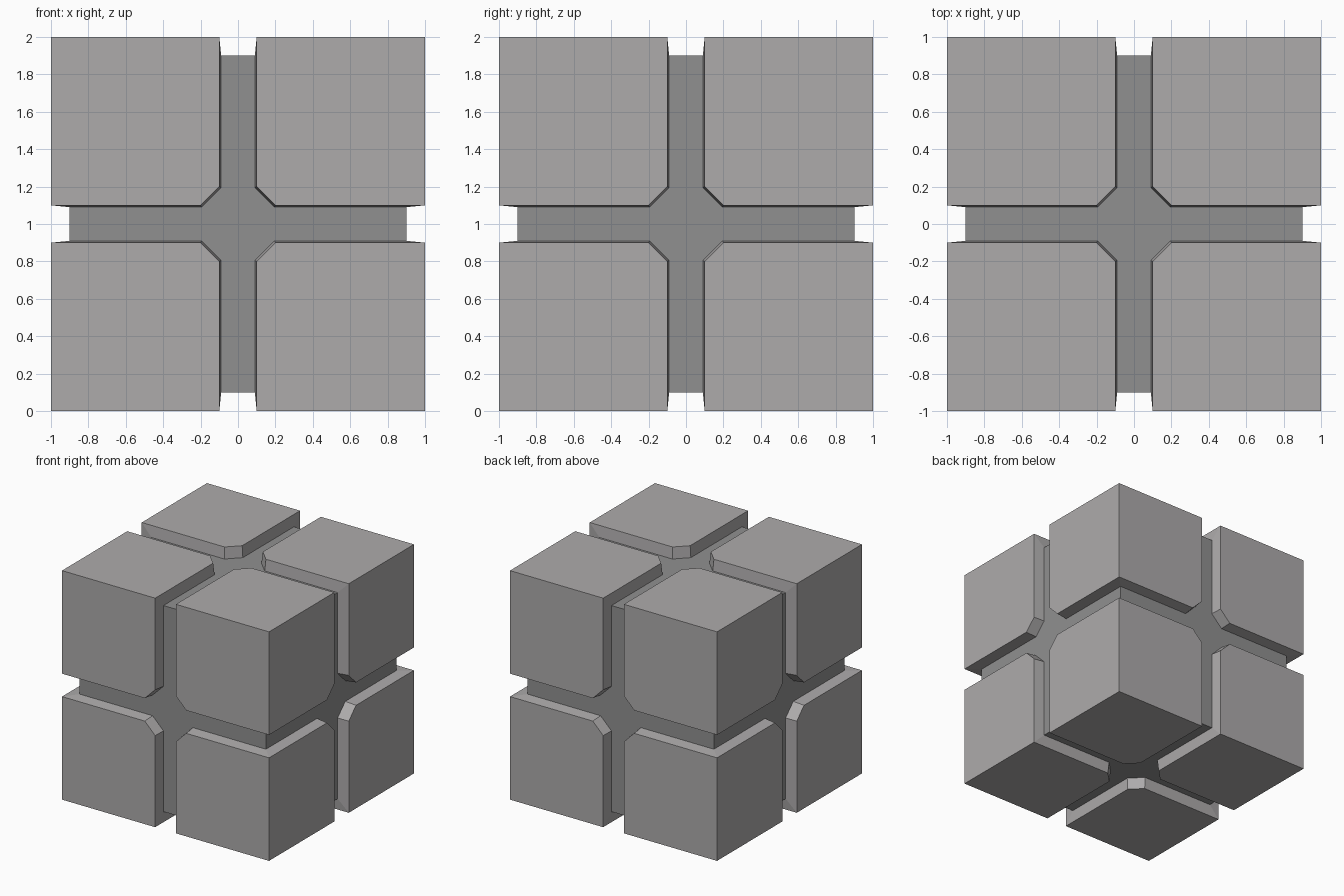
import bpy, bmesh
from mathutils import Vector

if "Cube" in bpy.data.objects:
    bpy.data.objects.remove(bpy.data.objects["Cube"])

GAP, CORNER = 0.1, 0.2                          # half groove width and clipped corner, at the surface
LEVEL, LOW_GAP, LOW_CORNER = 0.9, 0.09, 0.195   # the same at the groove floor

# Profiles on one quarter of a cube face
panel = [(1, 1), (GAP, 1), (GAP, CORNER), (CORNER, GAP), (1, GAP)]
rim = panel[1:]
low_rim = [(LOW_GAP, LEVEL), (LOW_GAP, LOW_CORNER), (LOW_CORNER, LOW_GAP), (LEVEL, LOW_GAP)]
floor = [(0, LEVEL)] + low_rim + [(LEVEL, 0), (0, 0)]


def on_face(axis, points, height=1.0):
    """Place a 2D profile on the positive cube face of the given axis."""
    out = []
    for u, v in points:
        co = Vector((0, 0, 0))
        co[axis], co[(axis + 1) % 3], co[(axis + 2) % 3] = height, u, v
        out.append(co)
    return out


def material(name, color):
    mat = bpy.data.materials.new(name)
    mat.diffuse_color = (*color, 1)
    mat.use_nodes = True
    mat.node_tree.nodes["Principled BSDF"].inputs["Base Color"].default_value = mat.diffuse_color
    return mat


bm = bmesh.new()


def add_face(coords, toward, slot=0):
    face = bm.faces.new([bm.verts.new(c) for c in coords])
    face.material_index = slot
    face.normal_update()
    if face.normal.dot(toward) < 0:
        face.normal_flip()


# One octant: raised panels, sloping groove walls and groove floors
for axis in range(3):
    outward = Vector([float(i == axis) for i in range(3)])
    add_face(on_face(axis, panel), outward)
    add_face(on_face(axis, floor, LEVEL), outward, 1)
    top, low = on_face(axis, rim), on_face(axis, low_rim, LEVEL)
    for i in range(3):
        wall = [top[i], top[i + 1], low[i + 1], low[i]]
        add_face(wall, sum(wall, Vector()) / 4 - Vector((1, 1, 1)))

bmesh.ops.remove_doubles(bm, verts=bm.verts, dist=1e-4)

mesh = bpy.data.meshes.new("grooved_cube")
bm.to_mesh(mesh)
bm.free()
mesh.materials.append(material("panel_grey", (0.42, 0.407, 0.41)))
mesh.materials.append(material("groove_grey", (0.28, 0.28, 0.28)))
cube = bpy.data.objects.new("grooved_cube", mesh)
bpy.context.collection.objects.link(cube)
cube.location.z = 1

# Mirror the octant into the full cube
mirror = cube.modifiers.new("mirror", 'MIRROR')
mirror.use_axis = (True, True, True)
mirror.use_mirror_merge = True
mirror.merge_threshold = 0.001
